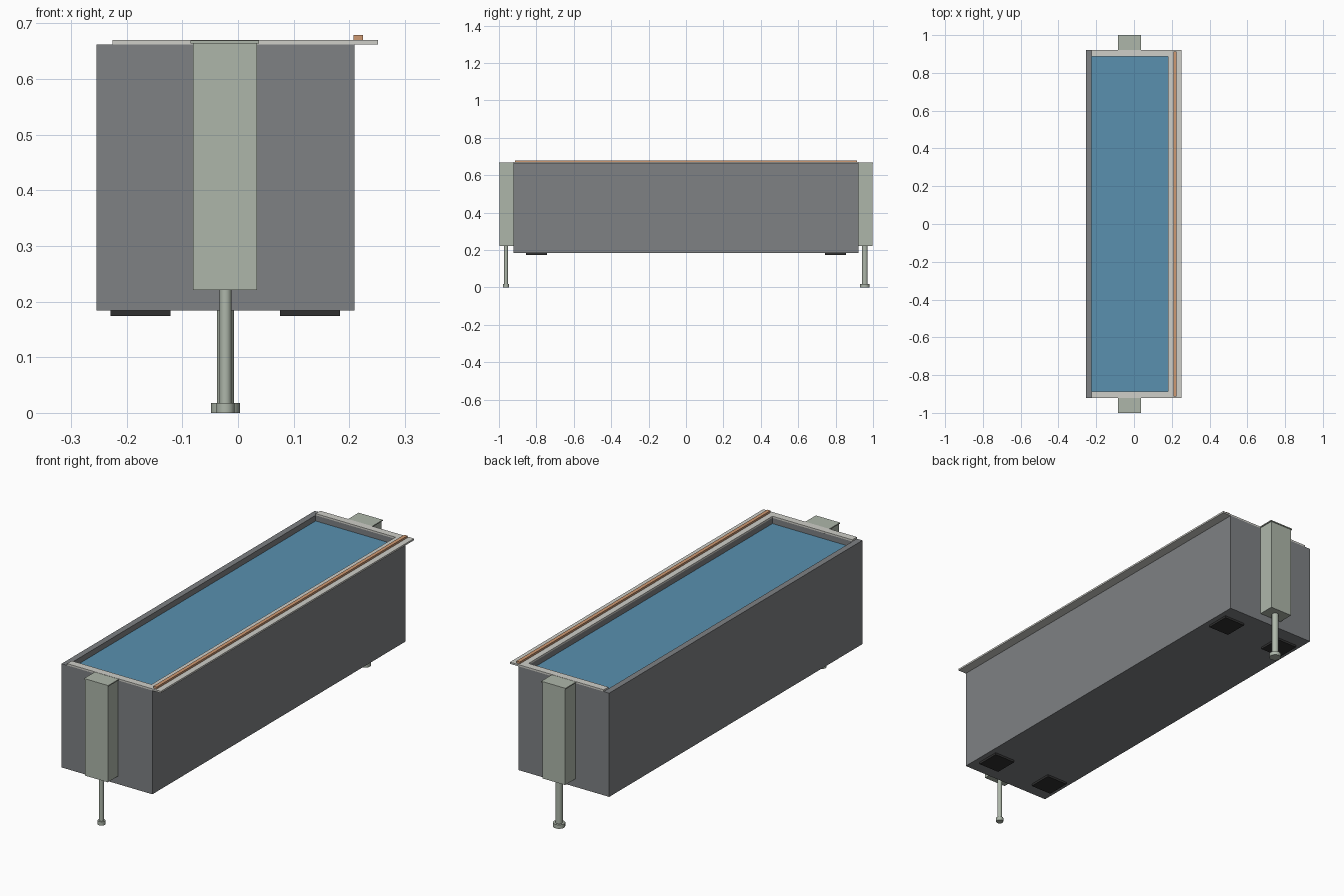
import bpy, bmesh, math

if "Cube" in bpy.data.objects:
    bpy.data.objects.remove(bpy.data.objects["Cube"])


def material(name, rgb):
    m = bpy.data.materials.new(name)
    m.diffuse_color = (*rgb, 1)
    m.use_nodes = True
    m.node_tree.nodes["Principled BSDF"].inputs["Base Color"].default_value = m.diffuse_color
    return m


GREY = material("dark_grey", (0.21, 0.22, 0.23))
RIM = material("pale_stone", (0.62, 0.62, 0.58))
METAL = material("grey_green", (0.42, 0.47, 0.40))
WATER = material("water_blue", (0.10, 0.28, 0.43))
COPPER = material("copper", (0.62, 0.32, 0.17))
RUBBER = material("black_rubber", (0.03, 0.03, 0.03))


def finish(name, bm, mat):
    bmesh.ops.recalc_face_normals(bm, faces=bm.faces)
    me = bpy.data.meshes.new(name)
    bm.to_mesh(me)
    bm.free()
    ob = bpy.data.objects.new(name, me)
    bpy.context.collection.objects.link(ob)
    me.materials.append(mat)
    return ob


def prism(name, outline, z0, z1, mat):
    bm = bmesh.new()
    f = bm.faces.new([bm.verts.new((x, y, z0)) for x, y in outline])
    top = bmesh.ops.extrude_face_region(bm, geom=[f])["geom"]
    bmesh.ops.translate(bm, vec=(0, 0, z1 - z0),
                        verts=[v for v in top if isinstance(v, bmesh.types.BMVert)])
    return finish(name, bm, mat)


def rect(x0, x1, y0, y1):
    return [(x0, y0), (x1, y0), (x1, y1), (x0, y1)]


def box(name, x0, x1, y0, y1, z0, z1, mat):
    return prism(name, rect(x0, x1, y0, y1), z0, z1, mat)


def cylinder(name, x, y, r, z0, z1, mat):
    bpy.ops.mesh.primitive_cylinder_add(vertices=16, radius=r, depth=z1 - z0,
                                        location=(x, y, (z0 + z1) / 2))
    ob = bpy.context.object
    ob.name = name
    ob.data.materials.append(mat)
    bpy.ops.object.shade_smooth_by_angle(angle=math.radians(30))
    return ob


# Open trough: outer wall, top edge, inner wall and floor as stacked loops
X0, X1, Y = -0.254, 0.209, 0.922
IX0, IX1, IY = -0.226, 0.181, 0.888
BOTTOM, TOP = 0.184, 0.662
outer, inner = rect(X0, X1, -Y, Y), rect(IX0, IX1, -IY, IY)
bm = bmesh.new()
rings = [[bm.verts.new((x, y, z)) for x, y in o] for o, z in
         ((outer, BOTTOM), (outer, TOP), (inner, TOP), (inner, BOTTOM + 0.028))]
for a, b in zip(rings, rings[1:]):
    for i in range(4):
        j = (i + 1) % 4
        bm.faces.new((a[i], a[j], b[j], b[i]))
bm.faces.new(rings[0])
bm.faces.new(rings[-1])
finish("trough_body", bm, GREY)

# Water filling the trough
box("water", IX0, IX1, -IY, IY, BOTTOM + 0.028, 0.636, WATER)

# U-shaped rim, open on the left, overhanging on the right
prism("rim", [(IX0, -Y), (0.252, -Y), (0.252, Y), (IX0, Y),
              (IX0, IY), (IX1, IY), (IX1, -IY), (IX0, -IY)], TOP, 0.670, RIM)
box("copper_strip", 0.208, 0.225, -0.913, 0.913, 0.670, 0.679, COPPER)

# Leg housings, caps, posts and feet; the back leg is thicker
for side, s, py, post_r, foot_r in (("front", -1, 0.962, 0.0108, 0.0163),
                                    ("back", 1, 0.956, 0.0155, 0.026)):
    box(side + "_leg_housing", -0.081, 0.034, s * Y, s * 0.997, 0.221, 0.664, METAL)
    box(side + "_leg_cap", -0.085, 0.038, s * Y, s * 1.0, 0.664, 0.669, METAL)
    cylinder(side + "_leg_post", -0.0225, s * py, post_r, 0.017, 0.23, METAL)
    cylinder(side + "_leg_foot", -0.0225, s * py, foot_r, 0, 0.018, METAL)

# Rubber pads under the floor
for side, s in (("front", -1), ("back", 1)):
    for hand, x in (("left", -0.229), ("right", 0.0755)):
        box(f"{side}_{hand}_pad", x, x + 0.108, s * 0.744, s * 0.856,
            0.174, BOTTOM, RUBBER)
